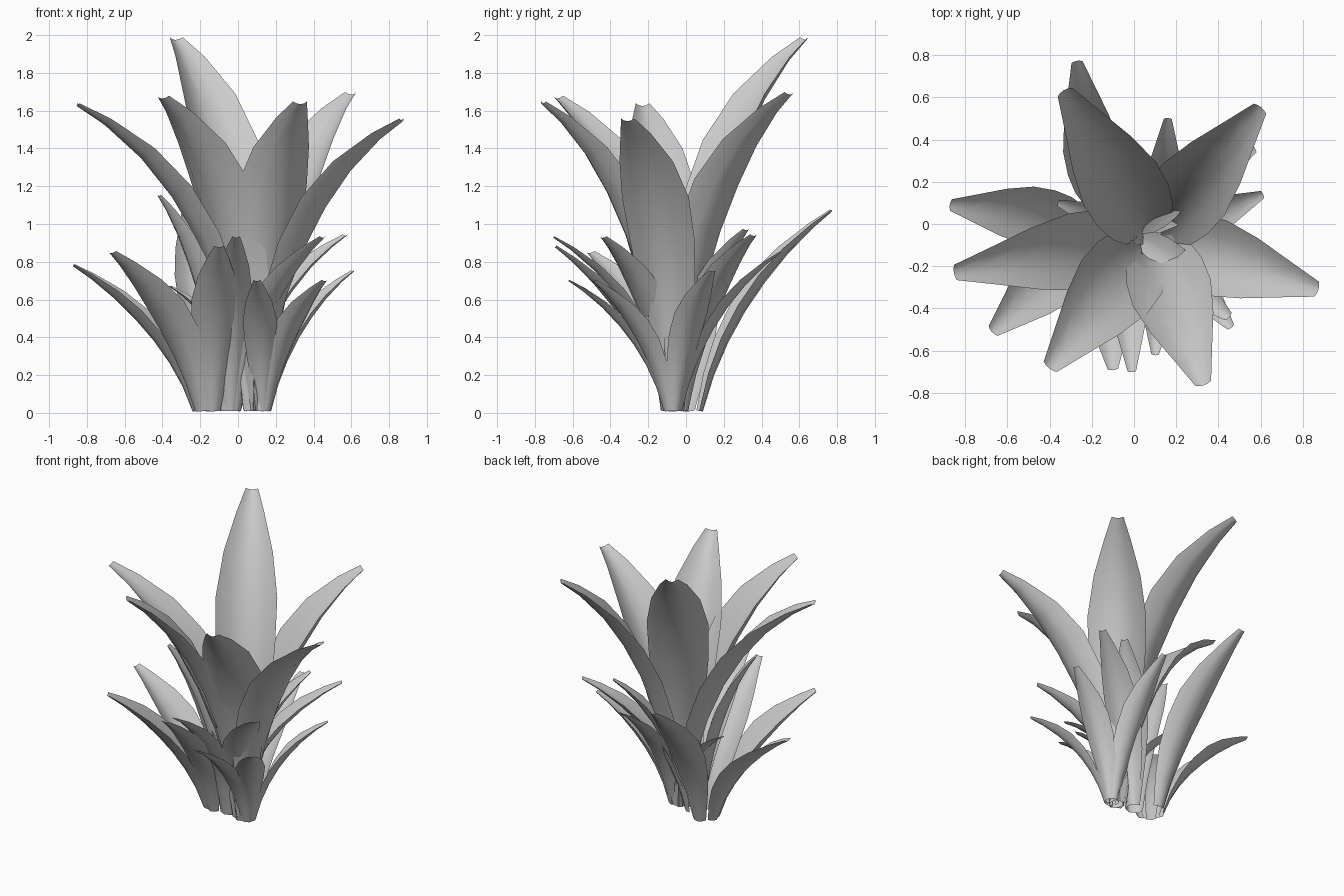
import bpy, bmesh, math
from mathutils import Vector

if "Cube" in bpy.data.objects:
    bpy.data.objects.remove(bpy.data.objects["Cube"])

# Relative leaf width along its length (t, width)
WIDTH = [(0, .34), (.15, .58), (.3, .82), (.45, .97), (.6, 1), (.75, .8), (.9, .45), (1, .2)]
ACROSS = [-1, -.55, 0, .55, 1]


def add_leaf(bm, base, tip, width, bend_r, bend_z, ring):
    """One channelled blade that arches from the base to the tip."""
    out = Vector((tip[0] - base[0], tip[1] - base[1], 0))
    reach = out.length
    out.normalize()
    side = Vector((-out.y, out.x, 0))
    up = Vector((0, 0, 1))
    origin = Vector((base[0], base[1], 0))
    p0 = origin + out * ring + up * .01
    p1 = origin + out * (ring + reach * bend_r) + up * tip[2] * bend_z
    p2 = origin + out * reach + up * tip[2]
    rows = []
    for t, w in WIDTH:
        p = p0 * (1 - t) ** 2 + p1 * 2 * t * (1 - t) + p2 * t * t
        tangent = ((p1 - p0) * (1 - t) + (p2 - p1) * t).normalized()
        normal = tangent.cross(side)
        if normal.dot(up - out) < 0:
            normal = -normal
        half = width * w / 2
        curl = .6 - .15 * t
        rows.append([bm.verts.new(p + side * half * u + normal * half * curl * (u * u - .4))
                     for u in ACROSS])
    for a, b in zip(rows, rows[1:]):
        for i in range(len(ACROSS) - 1):
            bm.faces.new((a[i], b[i], b[i + 1], a[i + 1]))


def rosette(name, base, leaves, bend_r, bend_z, ring):
    bm = bmesh.new()
    for x, y, z, w in leaves:
        add_leaf(bm, base, (x, y, z), w, bend_r, bend_z, ring)
    mesh = bpy.data.meshes.new(name)
    bm.to_mesh(mesh)
    bm.free()
    for p in mesh.polygons:
        p.use_smooth = True
    bpy.context.collection.objects.link(bpy.data.objects.new(name, mesh))


# Tall central rosette: leaf tips (x, y, z) and blade width
rosette("tall_leaves", (.09, -.07), [
    (-.33, .63, 1.98, .40), (.60, .55, 1.69, .38), (.87, -.31, 1.55, .37),
    (.33, -.76, 1.64, .39), (-.40, -.68, 1.67, .40), (-.85, -.23, 1.63, .37)],
    .12, .74, .03)

# Low rosette on the left
rosette("left_leaves", (-.14, -.01), [
    (-.87, .09, .78, .28), (-.67, -.51, .85, .31), (-.10, -.69, .88, .25),
    (-.27, .77, 1.07, .27)], .18, .62, .09)

# Low rosette on the right
rosette("right_leaves", (.13, -.07), [
    (.46, -.49, .70, .19), (.10, -.62, .70, .18), (.61, .14, .75, .19),
    (.16, .50, .85, .19), (-.36, .10, .67, .16)], .18, .66, .04)

# Middle rosette between them
rosette("middle_leaves", (-.04, -.04), [
    (.35, .32, .97, .22), (.57, .36, .94, .22), (-.42, -.19, 1.15, .24),
    (.45, -.44, .93, .23), (-.01, -.70, .93, .20)], .15, .68, .05)
